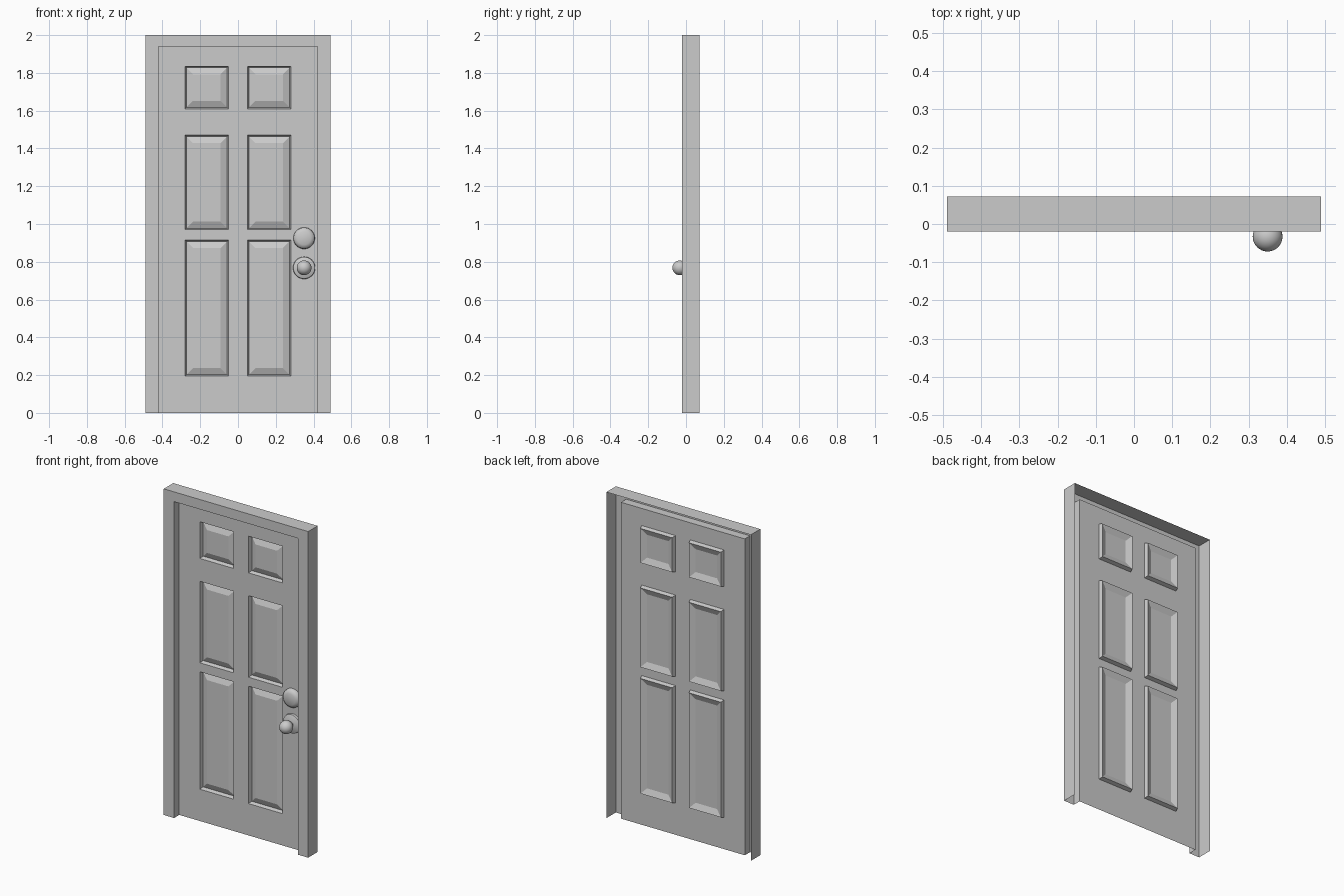
import bpy, bmesh, math

if "Cube" in bpy.data.objects:
    bpy.data.objects.remove(bpy.data.objects["Cube"])

DOOR_Y = 0.03


def finish(bm, name, smooth=False):
    """Orient the sheet so it faces the front (-y), then make the object."""
    bmesh.ops.recalc_face_normals(bm, faces=bm.faces)
    bm.normal_update()
    if sum(f.normal.y * f.calc_area() for f in bm.faces) > 0:
        bmesh.ops.reverse_faces(bm, faces=bm.faces)
    mesh = bpy.data.meshes.new(name)
    bm.to_mesh(mesh)
    bm.free()
    ob = bpy.data.objects.new(name, mesh)
    bpy.context.collection.objects.link(ob)
    if smooth:
        bpy.ops.object.select_all(action='DESELECT')
        ob.select_set(True)
        bpy.context.view_layer.objects.active = ob
        bpy.ops.object.shade_smooth_by_angle(angle=math.radians(35))
    return ob


def lathe(name, x, z, profile, sides=32):
    """Spin (radius, y) points around an axis along y."""
    bm = bmesh.new()
    rings = []
    for r, y in profile:
        if r < 1e-5:
            rings.append([bm.verts.new((x, y, z))] * sides)
        else:
            rings.append([bm.verts.new((x + r * math.cos(2 * math.pi * i / sides), y,
                                        z + r * math.sin(2 * math.pi * i / sides)))
                          for i in range(sides)])
    for a, b in zip(rings, rings[1:]):
        for i in range(sides):
            j = (i + 1) % sides
            bm.faces.new(list(dict.fromkeys((a[i], a[j], b[j], b[i]))))
    return finish(bm, name, True)


# Door frame: open-backed casing swept up, over and down (half width, top, y)
bm = bmesh.new()
rows = []
for hw, top, y in [(0.49, 2.0, 0.072), (0.49, 2.0, -0.02), (0.42, 1.94, -0.02), (0.42, 1.94, DOOR_Y)]:
    rows.append([bm.verts.new((px, y, pz)) for px, pz in
                 [(-hw, 0), (-hw, top), (hw, top), (hw, 0)]])
for a, b in zip(rows, rows[1:]):
    for i in range(3):
        bm.faces.new((a[i], a[i + 1], b[i + 1], b[i]))
finish(bm, "door_frame")

# Door leaf: a grid sheet whose panel cells are sunk and raised again
xs = [-0.42, -0.28, -0.05, 0.05, 0.28, 0.42]
zs = [0, 0.195, 0.915, 0.97, 1.47, 1.61, 1.835, 1.94]
bm = bmesh.new()
grid = [[bm.verts.new((x, DOOR_Y, z)) for x in xs] for z in zs]
panels, flat = [], []
for k in range(len(zs) - 1):
    for i in range(len(xs) - 1):
        f = bm.faces.new((grid[k][i], grid[k][i + 1], grid[k + 1][i + 1], grid[k + 1][i]))
        (panels if i in (1, 3) and k in (1, 3, 5) else flat).append(f)
bm.normal_update()
bmesh.ops.inset_individual(bm, faces=panels, thickness=0.01, depth=-0.023)
bm.normal_update()
bmesh.ops.inset_individual(bm, faces=panels, thickness=0.05, depth=0.015)
bmesh.ops.dissolve_limit(bm, angle_limit=0.01, verts=[], edges=list({e for f in flat for e in f.edges
                         if all(g in flat for g in e.link_faces) and len(e.link_faces) == 2}))
finish(bm, "door_leaf")

# Deadbolt: tapered collar with a flat face
lathe("deadbolt", 0.35, 0.925,
      [(0.057, DOOR_Y), (0.055, 0.015), (0.05, 0.008), (0.035, 0.0), (0, 0.0)])

# Knob: rose plate, neck and ball
lathe("knob_rose", 0.35, 0.768,
      [(0.059, DOOR_Y), (0.057, 0.018), (0.04, 0.011), (0.02, 0.007), (0.018, -0.01)])
R, CY = 0.039, -0.033
lathe("knob_ball", 0.35, 0.768,
      [(R * math.sin(t * math.pi / 16), CY + R * math.cos(t * math.pi / 16)) for t in range(17)])
